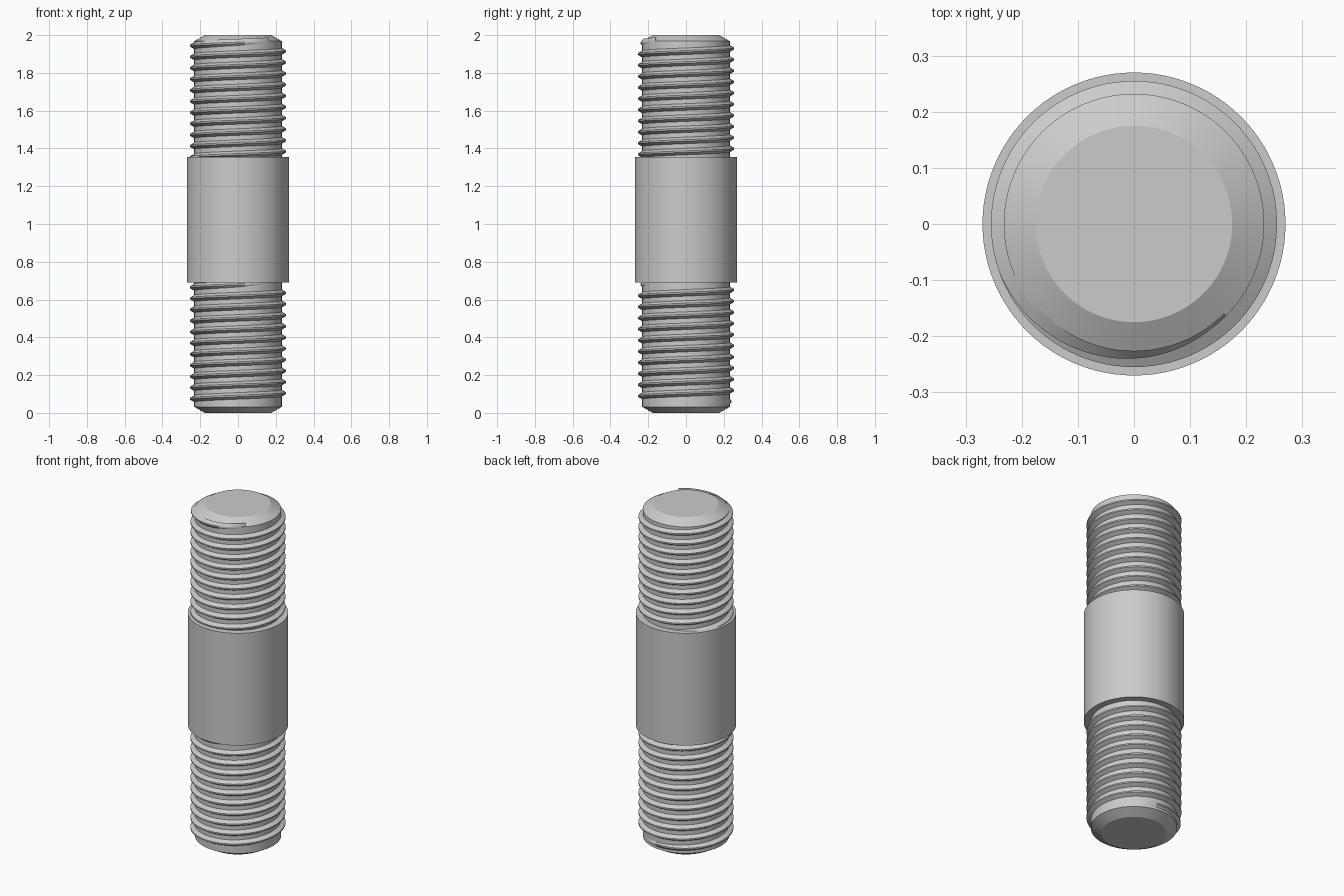
import bpy, bmesh, math

cube = bpy.data.objects.get("Cube")
if cube:
    bpy.data.objects.remove(cube, do_unlink=True)

steel = bpy.data.materials.new("grey steel")
steel.use_nodes = True
grey = (0.6, 0.6, 0.6, 1)
steel.diffuse_color = grey
steel.node_tree.nodes["Principled BSDF"].inputs["Base Color"].default_value = grey

SEGMENTS = 96
ROOT, CREST, SHANK = 0.232, 0.255, 0.27
SHANK_LOW, SHANK_HIGH = 0.69, 1.355
PITCH = 0.059


def finish(name, bm):
    bmesh.ops.recalc_face_normals(bm, faces=bm.faces)
    mesh = bpy.data.meshes.new(name)
    bm.to_mesh(mesh)
    bm.free()
    mesh.materials.append(steel)
    obj = bpy.data.objects.new(name, mesh)
    bpy.context.collection.objects.link(obj)
    bpy.ops.object.select_all(action="DESELECT")
    obj.select_set(True)
    bpy.context.view_layer.objects.active = obj
    bpy.ops.object.shade_smooth_by_angle(angle=math.radians(25))
    return obj


def bridge(bm, a, b, closed=True):
    n = len(a)
    for i in range(n if closed else n - 1):
        j = (i + 1) % n
        bm.faces.new((a[i], a[j], b[j], b[i]))


def lathe(name, profile):
    """Turn (radius, height) points about z and cap both ends."""
    bm = bmesh.new()
    rings = []
    for r, z in profile:
        angles = [math.tau * i / SEGMENTS for i in range(SEGMENTS)]
        rings.append([bm.verts.new((r * math.cos(a), r * math.sin(a), z)) for a in angles])
    for a, b in zip(rings, rings[1:]):
        bridge(bm, a, b)
    bm.faces.new(rings[0])
    bm.faces.new(rings[-1])
    return finish(name, bm)


def thread(name, z_start):
    """Right-handed helical ridge that fades out at both ends."""
    bm = bmesh.new()
    turns, start, fade = 10.75, math.radians(45), 0.32
    steps = int(turns * SEGMENTS)
    sink = 0.006
    rings = []
    for i in range(steps + 1):
        t = i / SEGMENTS
        a = start + math.tau * t
        z = z_start + PITCH * t
        grow = min(1, t / fade, (turns - t) / fade)
        tip = ROOT - 0.002 + (CREST - ROOT + 0.002) * grow
        section = ((ROOT - sink, -0.021), (tip, -0.004), (tip, 0.004), (ROOT - sink, 0.021))
        rings.append([bm.verts.new((r * math.cos(a), r * math.sin(a), z + h))
                      for r, h in section])
    for a, b in zip(rings, rings[1:]):
        bridge(bm, a, b)
    bm.faces.new(rings[0])
    bm.faces.new(rings[-1])
    return finish(name, bm)


# Chamfered rods at each end and the plain middle shank
lathe("lower_rod", [(0.175, 0), (ROOT, 0.032), (ROOT, SHANK_LOW + 0.01)])
lathe("middle_shank", [(SHANK, SHANK_LOW), (SHANK, SHANK_HIGH)])
lathe("upper_rod", [(ROOT, SHANK_HIGH - 0.01), (ROOT, 1.968), (0.175, 2)])

# Screw threads
thread("lower_thread", 0.053)
thread("upper_thread", 1.332)
